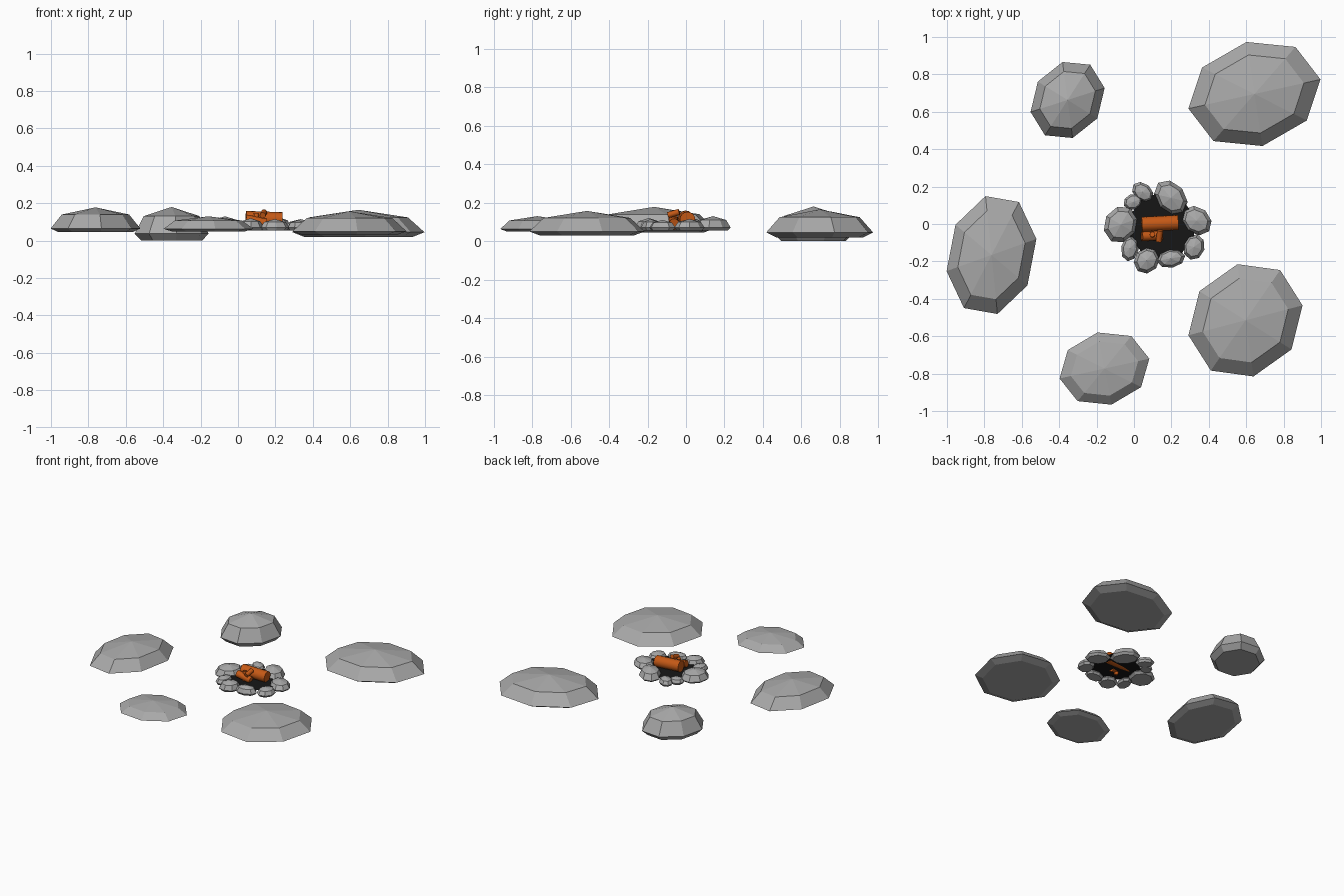
import bpy, bmesh, math
from mathutils import Vector

if "Cube" in bpy.data.objects:
    bpy.data.objects.remove(bpy.data.objects["Cube"])


def finish(bm, name, mat):
    bmesh.ops.recalc_face_normals(bm, faces=bm.faces)
    me = bpy.data.meshes.new(name)
    bm.to_mesh(me)
    bm.free()
    ob = bpy.data.objects.new(name, me)
    bpy.context.collection.objects.link(ob)
    me.materials.append(mat)
    return ob


def colour(name, rgb):
    m = bpy.data.materials.new(name)
    m.diffuse_color = (*rgb, 1)
    m.use_nodes = True
    m.node_tree.nodes["Principled BSDF"].inputs["Base Color"].default_value = m.diffuse_color
    return m


rock = colour("rock", (.4, .4, .4))
wood = colour("wood", (.56, .1, .008))


def stone(name, c, u, v, z0, z1, z2):
    """Eight-sided dome: flat base at z0, widest at z1, peak at z2; u, v are its half axes."""
    bm = bmesh.new()
    c, u, v = Vector(c), Vector(u), Vector(v)
    rings = []
    for scale, z in ((0.82, z0), (1, z1), (0.75, z1 + 0.66 * (z2 - z1))):
        ring = []
        for k in range(8):
            a = k * math.pi / 4
            p = c + (u * math.cos(a) + v * math.sin(a)) * scale
            ring.append(bm.verts.new((p.x, p.y, z)))
        rings.append(ring)
    bm.faces.new(rings[0][::-1])
    for lo, hi in zip(rings, rings[1:]):
        for k in range(8):
            j = (k + 1) % 8
            bm.faces.new((lo[k], lo[j], hi[j], hi[k]))
    tip = bm.verts.new((c.x, c.y, z2))
    for k in range(8):
        bm.faces.new((rings[2][k], rings[2][(k + 1) % 8], tip))
    finish(bm, name, rock)


def log(name, a, b, r):
    a, b = Vector(a), Vector(b)
    bm = bmesh.new()
    bmesh.ops.create_cone(bm, cap_ends=True, segments=16, radius1=r, radius2=r, depth=(b - a).length)
    ob = finish(bm, name, wood)
    ob.location = (a + b) / 2
    ob.rotation_mode = 'QUATERNION'
    ob.rotation_quaternion = (b - a).to_track_quat('Z', 'Y')


# Large seating stones
for n, args in {
    "back_left": ((-.355, .663), (.198, .064), (-.027, .203), 0, .037, .18),
    "left": ((-.762, -.166), (.24, .086), (-.032, .315), .045, .065, .178),
    "back_right": ((.644, .695), (.353, .078), (-.043, .278), .02, .045, .165),
    "front_right": ((.596, -.515), (.305, .08), (-.043, .30), .03, .05, .157),
    "front_left": ((-.158, -.773), (.24, .053), (-.037, .193), .05, .063, .13),
}.items():
    stone("seat_stone_" + n, *args)

# Fire ring: x, y, long radius, short radius, long-axis angle, peak
ring = [
    (.047, .17, .065, .047, -40, .105), (.197, .14, .105, .078, -50, .13),
    (.334, .018, .088, .072, -40, .115), (.32, -.123, .07, .058, 75, .11),
    (.197, -.184, .078, .05, 10, .115), (.068, -.194, .075, .066, 50, .12),
    (-.022, -.13, .07, .047, 80, .105), (-.07, -.003, .103, .09, 60, .13),
    (-.005, .118, .053, .043, 20, .10)]
for i, (x, y, a, b, ang, top) in enumerate(ring):
    t = math.radians(ang)
    stone(f"ring_stone_{i}", (x, y), (a * math.cos(t), a * math.sin(t)),
          (-b * math.sin(t), b * math.cos(t)), .055, .07, top)

# Ash bed
bm = bmesh.new()
bmesh.ops.create_circle(bm, cap_ends=True, segments=10, radius=.18)
ash = finish(bm, "ash_bed", colour("ash", (.008, .008, .008)))
ash.location = (.15, -.01, .08)

# Firewood
log("main_log", (.042, -.002, .119), (.236, .008, .112), .04)
log("small_log", (.042, -.066, .115), (.15, -.062, .092), .025)
log("short_log", (.132, -.093, .135), (.14, -.035, .152), .016)
log("leaning_log", (.10, -.07, .06), (.098, -.055, .145), .014)
for ob in bpy.data.objects:
    if ob.name.endswith("log"):
        ob.data.shade_smooth()
        ob.data.set_sharp_from_angle(angle=math.radians(40))
